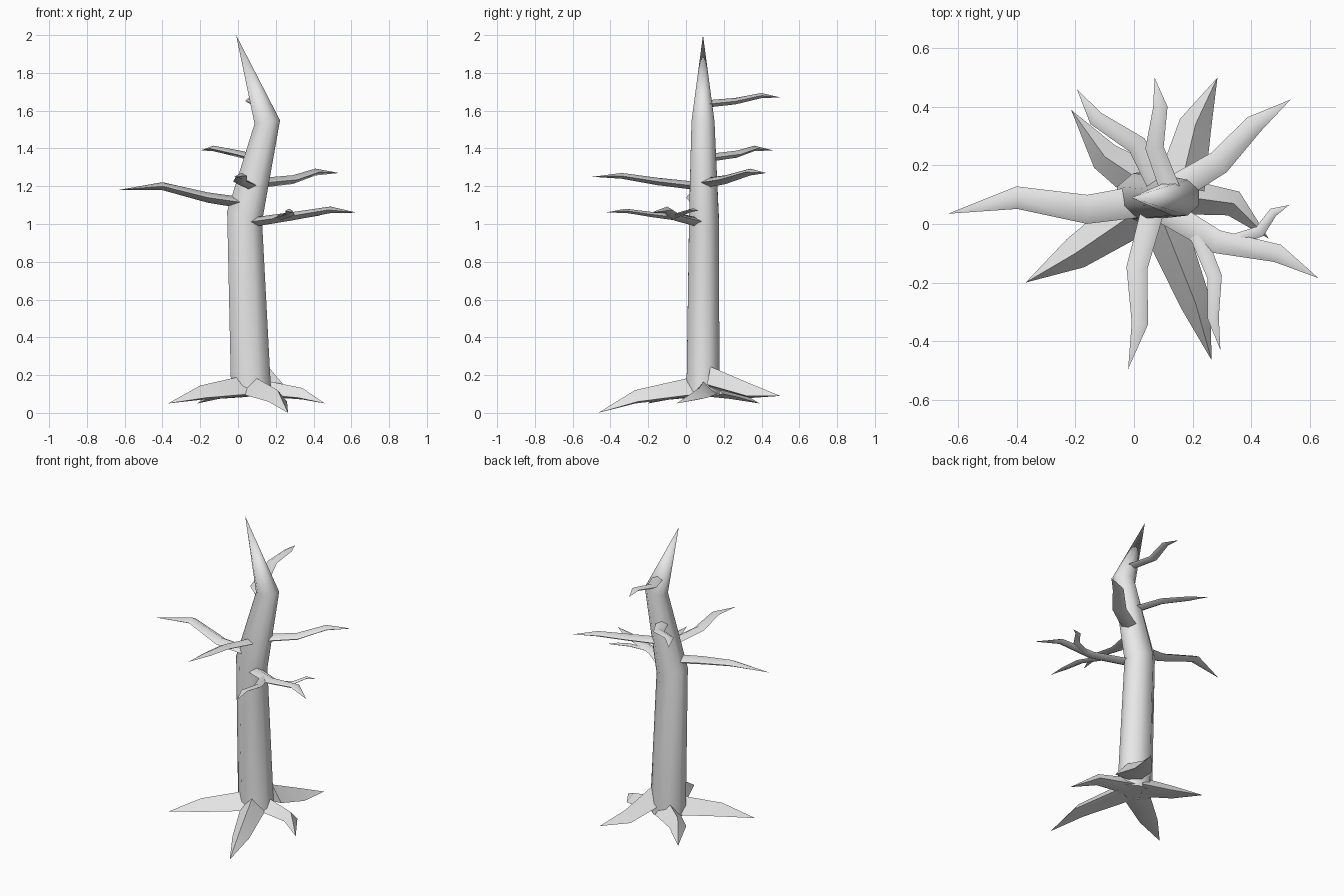
import bpy
import bmesh
import math
from mathutils import Vector

default_cube = bpy.data.objects.get("Cube")
if default_cube:
    bpy.data.objects.remove(default_cube, do_unlink=True)

# Plain grey bark
bark = bpy.data.materials.new("grey bark")
bark.use_nodes = True
bark.diffuse_color = (0.8, 0.8, 0.8, 1)
bark.node_tree.nodes["Principled BSDF"].inputs["Base Color"].default_value = bark.diffuse_color


def skin_rings(name, rings, tip):
    """Join a series of rings into a tube, cap its start and close it at a tip."""
    bm = bmesh.new()
    loops = [[bm.verts.new(point) for point in ring] for ring in rings]
    end = bm.verts.new(tip)
    count = len(loops[0])
    for i in range(count):
        j = (i + 1) % count
        for low, high in zip(loops, loops[1:]):
            bm.faces.new((low[i], low[j], high[j], high[i]))
        bm.faces.new((loops[-1][i], loops[-1][j], end))
    bm.faces.new(loops[0])
    bmesh.ops.recalc_face_normals(bm, faces=bm.faces)
    mesh = bpy.data.meshes.new(name)
    bm.to_mesh(mesh)
    bm.free()
    mesh.materials.append(bark)
    obj = bpy.data.objects.new(name, mesh)
    bpy.context.collection.objects.link(obj)
    bpy.ops.object.select_all(action="DESELECT")
    obj.select_set(True)
    bpy.context.view_layer.objects.active = obj
    bpy.ops.object.shade_smooth_by_angle(angle=math.radians(60))
    return obj


def limb(name, width, up, down, taper, *path):
    """Sweep a ridged four-sided section along a bent path to a sharp point."""
    points = [Vector(p) for p in path]
    rings = []
    for i, point in enumerate(points[:-1]):
        ahead = (points[i + 1] - point).normalized()
        behind = (point - points[i - 1]).normalized() if i else ahead
        along = ahead + behind
        side = Vector((-along.y, along.x, 0)).normalized()
        size = width * taper[i]
        rings.append([point + side * size, point + Vector((0, 0, size * up)),
                      point - side * size, point - Vector((0, 0, size * down))])
    return skin_rings(name, rings, points[-1])


def branch(name, width, *path):
    return limb(name, width, 0.55, 0.55, (1, 0.9, 0.7), *path)


def root(name, width, *path):
    return limb(name, width, 1.15, 0.2, (1.1, 0.75), *path)


# Trunk: eight-sided rings, kinked twice and broken to a point
def trunk_ring(x, y, z, rx, ry, tilt, sides=8):
    ring = []
    for i in range(sides):
        angle = math.tau * (i + 0.5) / sides
        c, s = math.cos(angle), math.sin(angle)
        ring.append((x + rx * c, y + ry * s, z + tilt * c))
    return ring


skin_rings("trunk", [
    trunk_ring(0.07, 0.09, 0.09, 0.115, 0.095, 0),
    trunk_ring(0.035, 0.095, 1.04, 0.1, 0.085, -0.03),
    trunk_ring(0.155, 0.09, 1.54, 0.073, 0.066, 0.01),
], (-0.01, 0.09, 2))

# Branches
branch("left_branch", 0.055, (0.04, 0.08, 1.11), (-0.16, 0.05, 1.14),
       (-0.4, 0.09, 1.2), (-0.635, 0.035, 1.18))
branch("right_branch", 0.045, (0.08, 0.06, 1.01), (0.28, -0.06, 1.04),
       (0.49, -0.1, 1.075), (0.63, -0.185, 1.06))
branch("back_right_branch", 0.047, (0.14, 0.12, 1.22), (0.29, 0.21, 1.235),
       (0.41, 0.34, 1.275), (0.535, 0.425, 1.27))
branch("front_branch", 0.04, (0.07, 0.07, 1.2), (0.01, -0.15, 1.225),
       (0.02, -0.34, 1.255), (-0.02, -0.495, 1.25))
branch("back_left_branch", 0.038, (0.09, 0.12, 1.35), (0.01, 0.27, 1.37),
       (-0.13, 0.36, 1.4), (-0.195, 0.46, 1.39))
branch("top_branch", 0.035, (0.13, 0.1, 1.635), (0.07, 0.26, 1.65),
       (0.09, 0.4, 1.68), (0.07, 0.5, 1.67))

# Twigs on the right branch
branch("front_twig", 0.028, (0.21, -0.02, 1.03), (0.275, -0.18, 1.05),
       (0.27, -0.32, 1.07), (0.295, -0.43, 1.06))
branch("back_twig", 0.022, (0.33, -0.06, 1.04), (0.43, -0.025, 1.055),
       (0.475, 0.04, 1.075), (0.53, 0.065, 1.07))

# Roots
root("back_left_root", 0.07, (0.05, 0.13, 0.1), (-0.1, 0.23, 0.085), (-0.215, 0.39, 0.05))
root("back_right_root", 0.075, (0.16, 0.13, 0.15), (0.21, 0.34, 0.09), (0.285, 0.5, 0.09))
root("right_root", 0.06, (0.12, 0.1, 0.1), (0.34, 0.07, 0.08), (0.46, -0.05, 0.05))
root("front_root", 0.07, (0.09, 0.03, 0.1), (0.21, -0.27, 0.06), (0.265, -0.465, 0))
root("left_root", 0.075, (0.02, 0.05, 0.1), (-0.2, -0.1, 0.08), (-0.37, -0.2, 0.05))
